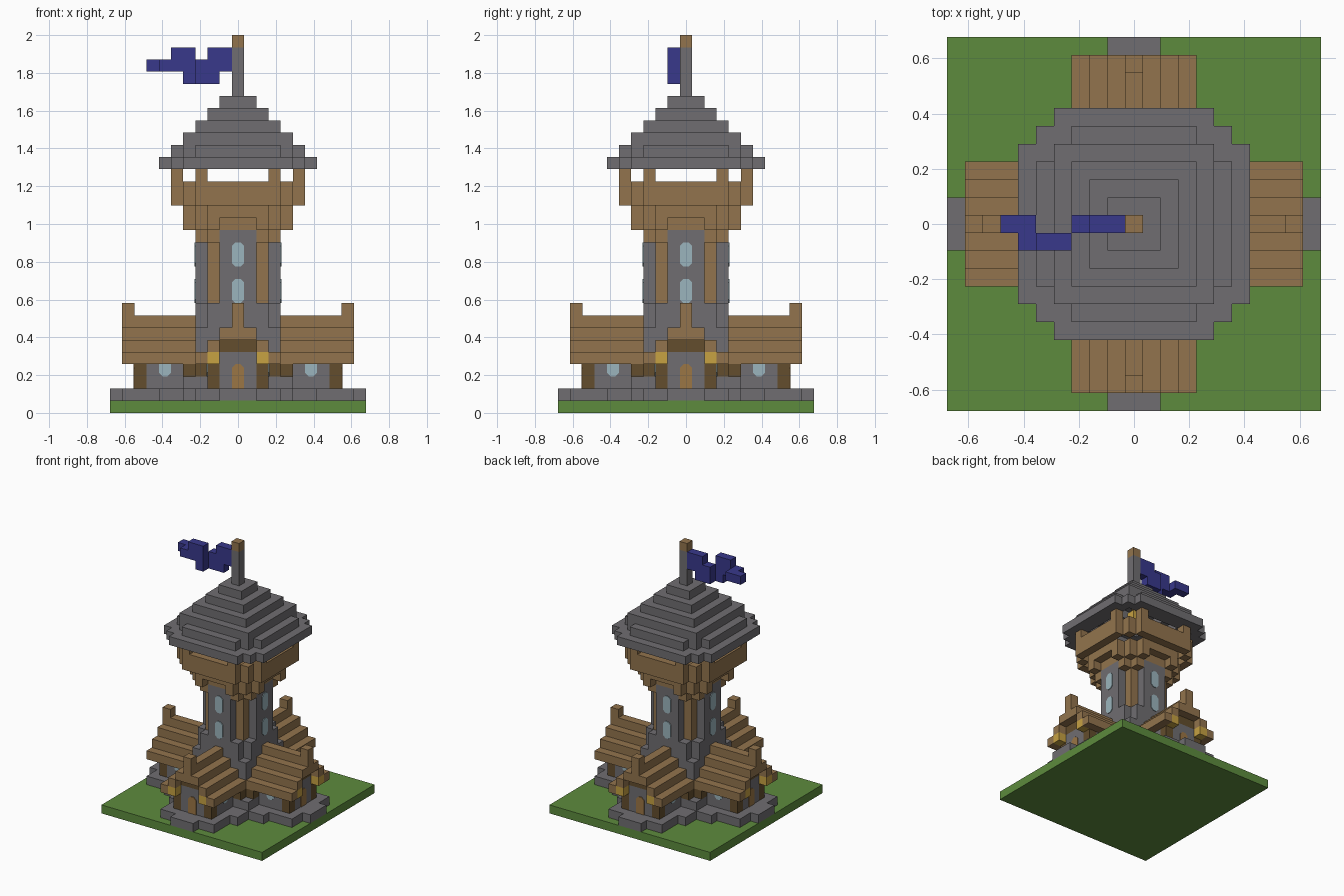
import bpy
import bmesh
import math
from mathutils import Matrix, Vector

if "Cube" in bpy.data.objects:
    bpy.data.objects.remove(bpy.data.objects["Cube"], do_unlink=True)

U = 2 / 31  # one block


def material(name, r, g, b):
    m = bpy.data.materials.new(name)
    m.diffuse_color = (r, g, b, 1)
    m.use_nodes = True
    m.node_tree.nodes["Principled BSDF"].inputs["Base Color"].default_value = (r, g, b, 1)
    return m


GRASS = material("grass green", .11, .26, .047)
STONE = material("grey stone", .16, .155, .165)
WOOD = material("oak wood", .29, .175, .075)
DARK = material("dark wood", .125, .075, .026)
GLASS = material("pale glass", .33, .46, .51)
LAMP = material("lantern yellow", .57, .36, .055)
CLOTH = material("blue cloth", .04, .04, .26)
DOOR = material("door wood", .33, .18, .06)


def finish(bm, name, mat):
    bmesh.ops.scale(bm, vec=(U, U, U), verts=bm.verts)
    bmesh.ops.recalc_face_normals(bm, faces=bm.faces)
    mesh = bpy.data.meshes.new(name)
    bm.to_mesh(mesh)
    bm.free()
    mesh.materials.append(mat)
    bpy.context.collection.objects.link(bpy.data.objects.new(name, mesh))


def spin(bm, turns):
    """Repeat everything around the vertical axis in quarter turns."""
    source = bm.verts[:] + bm.edges[:] + bm.faces[:]
    for i in range(1, turns):
        new = bmesh.ops.duplicate(bm, geom=source)["geom"]
        verts = [v for v in new if isinstance(v, bmesh.types.BMVert)]
        bmesh.ops.rotate(bm, verts=verts, matrix=Matrix.Rotation(i * math.pi / 2, 3, 'Z'))


def blocks(name, mat, boxes, turns=1, mirror=False):
    """Boxes as (x0, x1, y0, y1, z0, z1) in block units, joined in one object."""
    bm = bmesh.new()
    if mirror:
        boxes = boxes + [(-b[1], -b[0], *b[2:]) for b in boxes]
    for x0, x1, y0, y1, z0, z1 in boxes:
        mid = Vector((x0 + x1, y0 + y1, z0 + z1)) / 2
        size = Matrix.Diagonal((x1 - x0, y1 - y0, z1 - z0, 1))
        bmesh.ops.create_cube(bm, size=1, matrix=Matrix.Translation(mid) @ size)
    spin(bm, turns)
    finish(bm, name, mat)


def cell(x, y, z0, z1):
    return (x - .5, x + .5, y - .5, y + .5, z0, z1)


def half(h, y0, y1, z0, z1):
    return (-h, h, y0, y1, z0, z1)


def plates(name, mat, spots, y, cut_bottom=True):
    """Thin panels with clipped corners on the four sides; spots are (x, z0, z1)."""
    bm = bmesh.new()
    c = .3
    for x, z0, z1 in spots:
        low = [(.5 - c, z0), (.5, z0 + c)] if cut_bottom else [(.5, z0)]
        right = low + [(.5, z1 - c), (.5 - c, z1)]
        outline = right + [(-px, pz) for px, pz in reversed(right)]
        face = bm.faces.new([bm.verts.new((x + px, y, pz)) for px, pz in outline])
        ext = bmesh.ops.extrude_face_region(bm, geom=[face])["geom"]
        bmesh.ops.translate(bm, vec=(0, -.08, 0),
                            verts=[v for v in ext if isinstance(v, bmesh.types.BMVert)])
    spin(bm, 4)
    finish(bm, name, mat)


# Ground and stepped plinth
blocks("ground", GRASS, [half(10.5, -10.5, 10.5, 0, 1)])
blocks("plinth", STONE, [half(1.5, -10.5, 0, 1, 2), half(3.5, -9.5, 0, 1, 2),
                         half(4.5, -6.5, 0, 1, 2)], 4)

# Tower shaft with its thicker foot
blocks("tower_foot", STONE, [half(4.5, -4.5, 4.5, 2, 3), half(3.5, -3.5, 3.5, 3, 7),
                             half(2.5, -3.5, 3.5, 7, 9), (-3.5, 3.5, -2.5, 2.5, 7, 9)])
blocks("tower_shaft", STONE, [half(1.5, -3.5, 3.5, 9, 15),
                              (-3.5, 3.5, -1.5, 1.5, 9, 15)])
blocks("corner_columns", WOOD, [cell(2, -2, 9, 15)], 4)
plates("tower_windows", GLASS, [(0, 9, 11), (0, 12, 14)], -3.5)

# Four gabled wings
blocks("wing_walls", STONE, [half(2.5, -7.5, -3.5, 2, 5), half(1.5, -8.5, -7.5, 2, 5),
                             cell(2, -8, 4, 5), cell(-2, -8, 4, 5)], 4)
blocks("wing_posts", DARK, [cell(2, -8, 2, 4), cell(3, -4, 3, 4)], 4, mirror=True)
blocks("gable_beams", DARK, [half(1.5, -8.5, -3.5, 5, 6)], 4)
blocks("wing_roof_sides", WOOD, [(2.5, 3.5, -9.5, -3.5, 4, 5),
                                 (1.5, 2.5, -9.5, -3.5, 5, 6)], 4, mirror=True)
blocks("wing_roof_ridges", WOOD, [half(1.5, -9.5, -3.5, 6, 7), half(.5, -9.5, -3.5, 7, 8),
                                  cell(0, -9, 8, 9)], 4)
blocks("wing_lanterns", LAMP, [cell(2, -9, 4, 5)], 4, mirror=True)
plates("doors", DOOR, [(0, 2, 4)], -8.5, cut_bottom=False)
plates("wing_windows", GLASS, [(side * 6, 3, 4.9) for side in (-1, 1)], -2.5)

# Lookout: corbels, floor, parapet and posts
blocks("corbels", WOOD, [cell(2, -3, 14, 15), cell(2, -4, 15, 16)], 4, mirror=True)
blocks("lookout_floor", WOOD, [half(3.5, -3.5, 3.5, 15, 17), half(2.5, -4.5, 4.5, 16, 17),
                               (-4.5, 4.5, -2.5, 2.5, 16, 17)])
blocks("parapet", WOOD, [half(3.5, -5.5, -4.5, 17, 19), cell(4, -4, 17, 19)], 4)
blocks("lookout_posts", WOOD, [cell(3, -5, 19, 20)], 4, mirror=True)

# Hollow stepped roof with a hanging lantern
roof = [half(4.5, -6.5, -4.5, 20, 21), cell(5, -5, 20, 21),
        half(3.5, -5.5, -3.5, 21, 22), cell(4, -4, 21, 22)]
for step in range(3):
    h = 4.5 - step
    roof.append(half(h, -h, 2 - h, 22 + step, 23 + step))
blocks("tower_roof", STONE, roof, 4)
blocks("roof_cap", STONE, [half(1.5, -1.5, 1.5, 25, 26)])
blocks("lantern_hanger", DARK, [(-.2, .2, -.2, .2, 23, 25)])
blocks("roof_lantern", LAMP, [cell(0, 0, 22, 23)])

# Flagpole and waving flag
blocks("flagpole", STONE, [cell(0, 0, 26, 30)])
blocks("flagpole_tip", WOOD, [cell(0, 0, 30, 31)])
flag = [(1, 0, 28, 30), (2, 0, 27, 30), (3, 0, 27, 29), (4, -1, 27, 30),
        (5, -1, 28, 30), (6, -1, 28, 29), (6, 0, 28, 29), (7, 0, 28, 29)]
blocks("flag", CLOTH, [cell(-x, y, z0, z1) for x, y, z0, z1 in flag])
